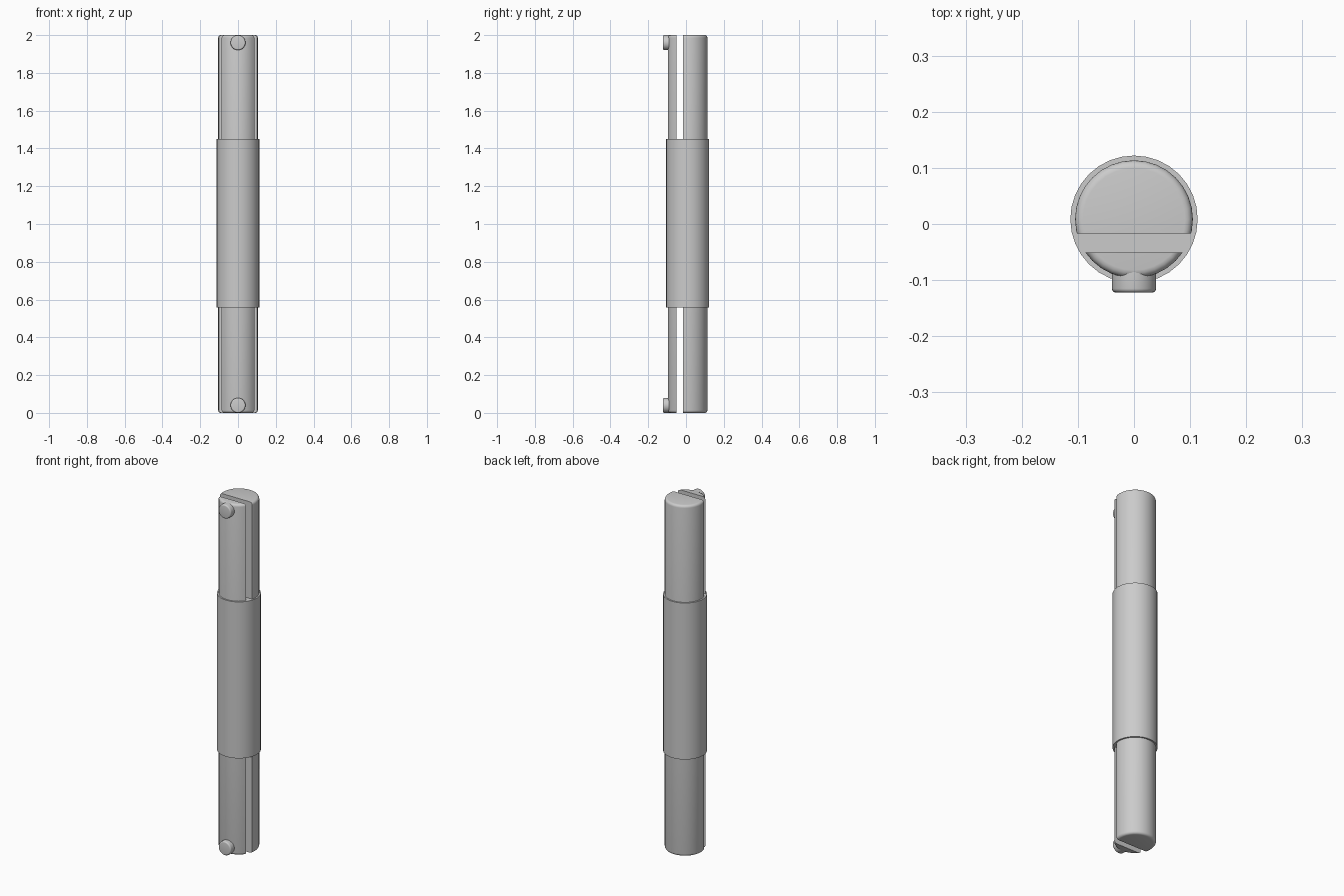
import bpy, bmesh
from math import radians
from mathutils import Matrix, Vector

if "Cube" in bpy.data.objects:
    bpy.data.objects.remove(bpy.data.objects["Cube"])

CY = 0.0085          # axis of the rod in y
SIDES = 32


def cylinder(name, r, length, matrix, bevel=0.0, keep=None):
    """Cylinder with rounded rims; keep=(y, normal_sign) slices it flat at y."""
    bm = bmesh.new()
    bmesh.ops.create_cone(bm, cap_ends=True, segments=SIDES, radius1=r,
                          radius2=r, depth=length)
    if bevel:
        rims = [e for e in bm.edges
                if abs(e.verts[0].co.z - e.verts[1].co.z) < 1e-5]
        bmesh.ops.bevel(bm, geom=rims, offset=bevel, segments=4,
                        profile=0.5, affect='EDGES')
    bmesh.ops.transform(bm, matrix=matrix, verts=bm.verts)
    if keep:
        y, sign = keep
        cut = bmesh.ops.bisect_plane(
            bm, geom=bm.verts[:] + bm.edges[:] + bm.faces[:],
            plane_co=(0, y, 0), plane_no=(0, -sign, 0), clear_outer=True)
        edges = [g for g in cut['geom_cut'] if isinstance(g, bmesh.types.BMEdge)]
        bmesh.ops.edgeloop_fill(bm, edges=edges)
    bmesh.ops.recalc_face_normals(bm, faces=bm.faces)
    me = bpy.data.meshes.new(name)
    bm.to_mesh(me)
    bm.free()
    ob = bpy.data.objects.new(name, me)
    bpy.context.collection.objects.link(ob)
    bpy.ops.object.select_all(action='DESELECT')
    ob.select_set(True)
    bpy.context.view_layer.objects.active = ob
    bpy.ops.object.shade_smooth_by_angle(angle=radians(35))
    return ob


# Split rod: two round-ended halves with a slot between them
axis = Matrix.Translation(Vector((0, CY, 1.0)))
cylinder("rod_back", 0.105, 2.0, axis, 0.014, keep=(-0.017, 1))
cylinder("rod_front", 0.105, 2.0, axis, 0.014, keep=(-0.051, -1))

# Solid sleeve around the middle
cylinder("sleeve", 0.1135, 0.892, Matrix.Translation(Vector((0, CY, 1.003))))

# Locking button near each end, facing front
for label, z in (("lower", 0.04), ("upper", 1.96)):
    m = Matrix.Translation(Vector((0, -0.088, z))) @ Matrix.Rotation(radians(90), 4, 'X')
    cylinder(label + "_button", 0.0395, 0.068, m, 0.007)
